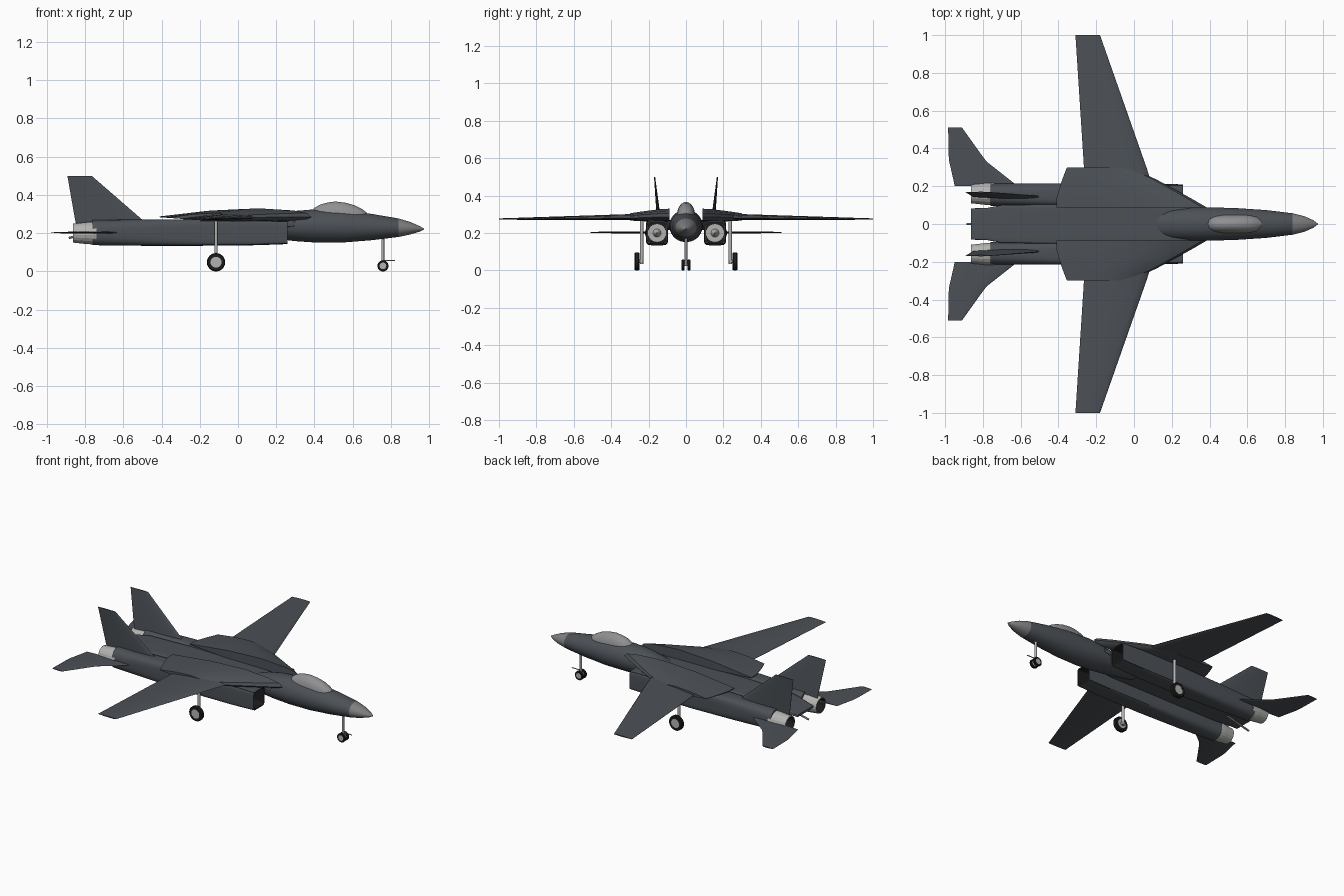
import bpy, bmesh, math
from mathutils import Vector

if "Cube" in bpy.data.objects:
    bpy.data.objects.remove(bpy.data.objects["Cube"], do_unlink=True)


def material(name, r, g, b):
    m = bpy.data.materials.new(name)
    m.use_nodes = True
    m.diffuse_color = (r, g, b, 1)
    m.node_tree.nodes["Principled BSDF"].inputs["Base Color"].default_value = (r, g, b, 1)
    return m


SKIN = material("slate grey skin", 0.072, 0.082, 0.094)
NOSE = material("mid grey nose", 0.21, 0.21, 0.215)
GLASS = material("pale grey canopy", 0.28, 0.28, 0.29)
METAL = material("light metal", 0.45, 0.45, 0.44)
BLACK = material("black", 0.012, 0.012, 0.012)


def finish(name, bm, mats, rule=None, mirror=False, angle=35):
    """Turn a bmesh into an object, colour its faces by a rule, mirror and shade it."""
    bmesh.ops.recalc_face_normals(bm, faces=bm.faces)
    if rule:
        for f in bm.faces:
            f.material_index = rule(f.calc_center_median())
    me = bpy.data.meshes.new(name)
    bm.to_mesh(me)
    bm.free()
    for m in mats:
        me.materials.append(m)
    ob = bpy.data.objects.new(name, me)
    bpy.context.collection.objects.link(ob)
    bpy.ops.object.select_all(action='DESELECT')
    ob.select_set(True)
    bpy.context.view_layer.objects.active = ob
    if angle:
        bpy.ops.object.shade_smooth_by_angle(angle=math.radians(angle))
    if mirror:
        mod = ob.modifiers.new("Mirror", 'MIRROR')
        mod.use_axis = (False, True, False)
        mod.use_mirror_merge = False
    return ob


def skin(rings, caps=True, bm=None):
    """Bridge a list of equal rings of points with quads."""
    bm = bm or bmesh.new()
    vs = [[bm.verts.new(p) for p in r] for r in rings]
    n = len(vs[0])
    for a, b in zip(vs, vs[1:]):
        for i in range(n):
            bm.faces.new((a[i], a[(i + 1) % n], b[(i + 1) % n], b[i]))
    if caps:
        bm.faces.new(vs[0])
        bm.faces.new(vs[-1])
    return bm


def oval(x, y, z, hy, hz, power=2, n=32):
    """Superellipse across the x axis; a high power gives a rounded box."""
    def bend(v):
        return math.copysign(abs(v) ** (2 / power), v)
    ring = []
    for i in range(n):
        a = math.tau * (i + 0.5) / n
        ring.append((x, y + hy * bend(math.cos(a)), z + hz * bend(math.sin(a))))
    return ring


def foil(span, lead, trail, mid, up, down, upright=False):
    """Wing section from leading to trailing edge at one span position."""
    shape = [(0, 0), (.03, .45), (.12, .75), (.35, 1), (.65, .75), (1, .06)]
    pts = [(t, h * up) for t, h in shape] + [(t, -h * down) for t, h in shape[:0:-1]]
    ring = []
    for t, h in pts:
        x = lead + (trail - lead) * t
        ring.append((x, mid + h, span) if upright else (x, span, mid + h))
    return ring


def rod(bm, a, b, r1, r2=None, n=16):
    """Capped cylinder or cone between two points."""
    a, b = Vector(a), Vector(b)
    d = b - a
    mat = Vector((a + b) / 2)
    rot = d.to_track_quat('Z', 'Y').to_matrix().to_4x4()
    rot.translation = mat
    bmesh.ops.create_cone(bm, cap_ends=True, segments=n, radius1=r1,
                          radius2=r1 if r2 is None else r2, depth=d.length, matrix=rot)


# Fuselage with nose cone: x, bottom, top, half width
body = [(.973, .22, .224, .002), (.95, .208, .237, .02), (.9, .193, .259, .042),
        (.84, .18, .277, .057), (.7, .163, .301, .074), (.55, .151, .319, .084),
        (.4, .151, .325, .089), (.3, .158, .317, .088), (.2, .17, .297, .08),
        (.12, .182, .268, .068), (0, .2, .25, .045)]
rings = [oval(x, 0, (lo + hi) / 2, w, (hi - lo) / 2) for x, lo, hi, w in body]
finish("fuselage", skin(rings), [SKIN, NOSE], lambda c: int(c.x > .84))

# Bubble canopy: x, top, half width
bubble = [(.385, .315, .02), (.4, .333, .036), (.43, .35, .045), (.47, .361, .049), (.51, .366, .05),
          (.56, .36, .05), (.61, .346, .047), (.65, .326, .038), (.675, .306, .02)]
rings = [oval(x, 0, .285, w, hi - .285) for x, hi, w in bubble]
finish("canopy", skin(rings), [GLASS])

# Flat deck between the engines: x, half width, bottom, top
deck = [(.3, .09, .235, .262), (.1, .1, .215, .268), (-.4, .105, .215, .27),
        (-.7, .1, .215, .265), (-.78, .085, .212, .255), (-.862, .083, .215, .228)]
rings = [oval(x, 0, (lo + hi) / 2, w, (hi - lo) / 2, 9) for x, w, lo, hi in deck]
finish("centre_deck", skin(rings), [SKIN])

# Engine nacelles: boxy intake blending to a round tail, with a hollow dark duct
ny = .155
shell = [(.26, .055, .06, 9), (.1, .058, .066, 8), (-.2, .06, .069, 6),
         (-.5, .06, .069, 3.5), (-.76, .06, .066, 2.3)]
outer = [oval(x, ny, .203, hy, hz, p) for x, hy, hz, p in shell]
duct = [oval(x, ny, .203, hy - .006, hz - .006, p) for x, hy, hz, p in shell[:3]]
bm = skin([outer[-1]] + outer[-2::-1] + duct)
finish("engine_nacelles", bm, [SKIN, BLACK],
       lambda c: int(c.x < .259 and c.x > -.21 and abs(c.y - ny) < .0535
                     and abs(c.z - .203) < .0615), mirror=True)

# Engine fan faces inside the ducts
bm = bmesh.new()
rod(bm, (-.195, ny, .2), (-.17, ny, .2), .05, n=24)
rod(bm, (-.17, ny, .2), (-.12, ny, .2), .022, .002)
finish("engine_fans", bm, [METAL], mirror=True)

# Exhaust nozzles with faceted petals and a dark core
noz = [(-.74, .06), (-.79, .058), (-.862, .05), (-.862, .044), (-.78, .04)]
bm = skin([oval(x, ny + .004, .2, r, r, 2, 20) for x, r in noz])
finish("exhaust_nozzles", bm, [METAL, BLACK],
       lambda c: int(math.hypot(c.y - ny - .004, c.z - .2) < .0435), mirror=True, angle=0)

# Raised gloves that hold the wing roots
glove = [(.088, .385, -.41, .285, .045, .025), (.14, .295, -.41, .285, .042, .025),
         (.235, .12, -.38, .283, .032, .02), (.262, .06, -.37, .282, .029, .018),
         (.3, -.01, -.355, .282, .023, .015)]
finish("wing_gloves", skin([foil(*s) for s in glove]), [SKIN], mirror=True)

# Swept main wings
wing = [(.18, .105, -.257, .281, .024, .012), (.3, .066, -.265, .28, .021, .011),
        (1, -.18, -.31, .274, .004, .003)]
finish("main_wings", skin([foil(*s) for s in wing]), [SKIN], mirror=True)

# Tailplanes
tail = [(.2, -.615, -.95, .203, .006, .006), (.22, -.64, -.953, .203, .006, .006),
        (.33, -.78, -.978, .203, .005, .005), (.36, -.803, -.981, .203, .005, .005),
        (.51, -.91, -.984, .203, .003, .003)]
finish("tailplanes", skin([foil(*s) for s in tail]), [SKIN], mirror=True)

# Twin fins leaning outward
fin = [(.24, -.465, -.846, .143, .012, .012), (.27, -.5, -.852, .145, .011, .011),
       (.5, -.765, -.892, .168, .003, .003)]
finish("tail_fins", skin([foil(*s, upright=True) for s in fin]), [SKIN], mirror=True)

# Arrestor hook
bm = bmesh.new()
rod(bm, (-.72, 0, .215), (-.885, 0, .175), .006, n=10)
finish("tail_hook", bm, [METAL])


# Landing gear: tyre with lighter hub discs on both sides
def wheel(name, x, y, z, r, width):
    bm = bmesh.new()
    h = width / 2
    prof = [(-h, r * .6), (-h, r * .9), (-h * .6, r), (h * .6, r), (h, r * .9), (h, r * .6)]
    rings = []
    for dy, rad in prof:
        rings.append([(x + rad * math.cos(math.tau * i / 24), y + dy,
                       z + rad * math.sin(math.tau * i / 24)) for i in range(24)])
    skin(rings, False, bm)
    finish(name + "_tyres", bm, [BLACK], mirror=True)
    bm = bmesh.new()
    rod(bm, (x, y - h * .9, z), (x, y + h * .9, z), r * .62, n=24)
    finish(name + "_hubs", bm, [METAL], mirror=True)


wheel("main_gear", -.115, .262, .048, .048, .028)
wheel("nose_gear", .758, .016, .029, .029, .016)

bm = bmesh.new()
rod(bm, (-.115, .237, .035), (-.115, .237, .28), .009)
rod(bm, (-.115, .23, .048), (-.115, .265, .048), .009)
finish("main_gear_struts", bm, [METAL], mirror=True)

bm = bmesh.new()
rod(bm, (.758, 0, .025), (.758, 0, .18), .007)
rod(bm, (.758, -.016, .029), (.758, .016, .029), .006)
rod(bm, (.755, 0, .057), (.822, 0, .057), .003, n=8)
finish("nose_gear_strut", bm, [METAL])
